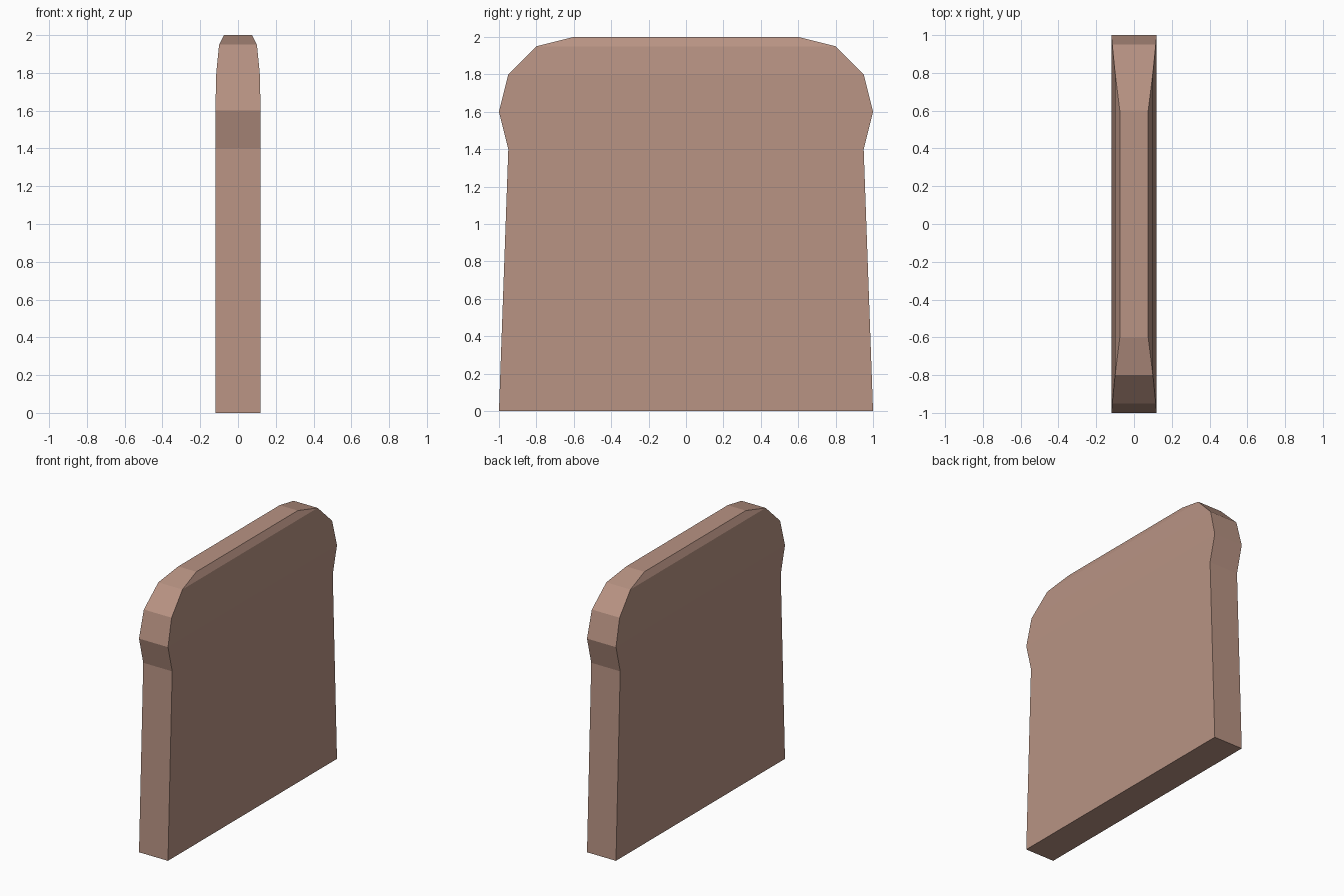
import bpy, bmesh

if "Cube" in bpy.data.objects:
    bpy.data.objects.remove(bpy.data.objects["Cube"])

# Crust material
mat = bpy.data.materials.new("toasted brown")
mat.diffuse_color = (0.48, 0.292, 0.228, 1)
mat.use_nodes = True
mat.node_tree.nodes["Principled BSDF"].inputs["Base Color"].default_value = mat.diffuse_color

# Slice levels: height, half width, half thickness
LEVELS = [(0, 1.0, 0.12), (1.4, 0.95, 0.12), (1.6, 1.0, 0.12),
          (1.8, 0.95, 0.115), (1.95, 0.8, 0.10), (2.0, 0.6, 0.075)]

# Bread slice: rectangles lofted upward
bm = bmesh.new()
rings = [[bm.verts.new((sx * t, sy * w, z))
          for sx, sy in ((-1, -1), (1, -1), (1, 1), (-1, 1))]
         for z, w, t in LEVELS]
for low, high in zip(rings, rings[1:]):
    for i in range(4):
        j = (i + 1) % 4
        bm.faces.new((low[i], low[j], high[j], high[i]))
bm.faces.new(rings[0][::-1])
bm.faces.new(rings[-1])
bmesh.ops.recalc_face_normals(bm, faces=bm.faces)

mesh = bpy.data.meshes.new("bread_slice")
bm.to_mesh(mesh)
bm.free()
mesh.materials.append(mat)
bpy.context.collection.objects.link(bpy.data.objects.new("bread_slice", mesh))
